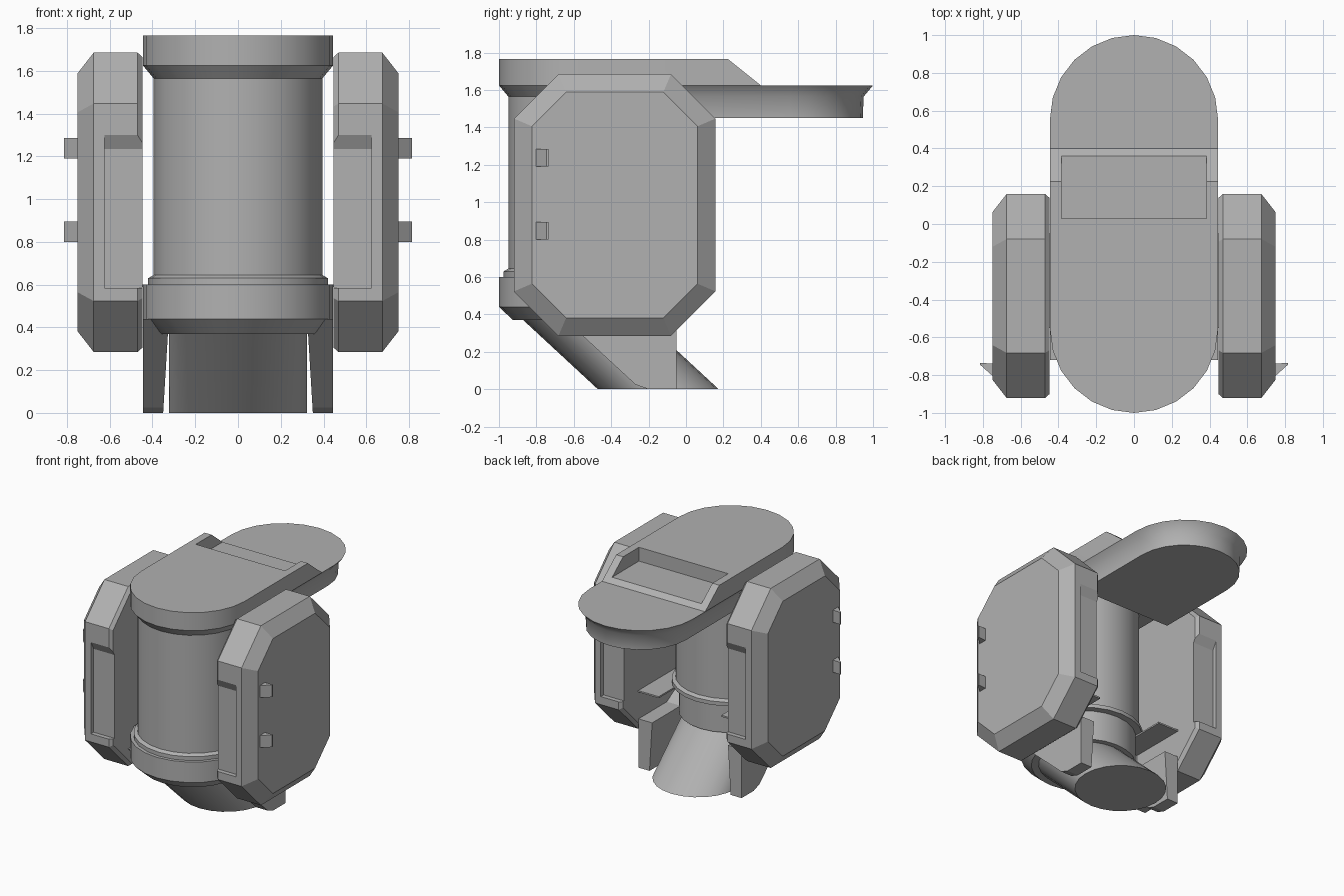
import bpy, bmesh
from math import sin, cos, pi

if "Cube" in bpy.data.objects:
    bpy.data.objects.remove(bpy.data.objects["Cube"])

CY = 0.555  # distance of both round ends from the centre

grey = bpy.data.materials.new("dark_grey")
grey.diffuse_color = (0.44, 0.44, 0.44, 1)
grey.use_nodes = True
grey.node_tree.nodes["Principled BSDF"].inputs["Base Color"].default_value = grey.diffuse_color


def loft(name, loops, smooth=0):
    """Skin equal-length point loops and close both ends."""
    bm = bmesh.new()
    rows = [[bm.verts.new(p) for p in loop] for loop in loops]
    n = len(rows[0])
    for a, b in zip(rows, rows[1:]):
        for i in range(n):
            j = (i + 1) % n
            bm.faces.new((a[i], a[j], b[j], b[i]))
    bm.faces.new(rows[0][::-1])
    bm.faces.new(rows[-1])
    bmesh.ops.recalc_face_normals(bm, faces=bm.faces[:])
    mesh = bpy.data.meshes.new(name)
    bm.to_mesh(mesh)
    bm.free()
    mesh.materials.append(grey)
    ob = bpy.data.objects.new(name, mesh)
    bpy.context.collection.objects.link(ob)
    if smooth:
        select(ob)
        bpy.ops.object.shade_smooth_by_angle(angle=smooth * pi / 180)
    return ob


def select(ob):
    bpy.ops.object.select_all(action='DESELECT')
    ob.select_set(True)
    bpy.context.view_layer.objects.active = ob


def cut(ob, cutter):
    """Subtract the cutter, then remove it."""
    cutter.hide_render = True
    mod = ob.modifiers.new("cut", 'BOOLEAN')
    mod.operation = 'DIFFERENCE'
    mod.solver = 'EXACT'
    mod.object = cutter
    select(ob)
    bpy.ops.object.modifier_apply(modifier=mod.name)
    bpy.data.objects.remove(cutter)


def arc(r, cy, z, a0, a1, n):
    return [(r * cos(a0 + (a1 - a0) * i / n), cy + r * sin(a0 + (a1 - a0) * i / n), z)
            for i in range(n + 1)]


def circle(r, cy, z):
    return arc(r, cy, z, 0, 2 * pi, 24)[:-1]


def front_round(r, z, back):
    return arc(r, -CY, z, pi, 2 * pi, 12) + [(r, back, z), (-r, back, z)]


def back_round(r, z, front):
    return arc(r, CY, z, 0, pi, 12) + [(-r, front, z), (r, front, z)]


def prism_x(name, profile, x0, x1):
    """Extrude a (y, z) profile along x."""
    return loft(name, [[(x, y, z) for y, z in profile] for x in (x0, x1)])


def box(name, x0, x1, y0, y1, z0, z1):
    return prism_x(name, [(y0, z0), (y1, z0), (y1, z1), (y0, z1)], x0, x1)


# Drum body with its flange, and the wider collar around the front half
drum = [(0.37, 0.37), (0.37, 0.60), (0.42, 0.60), (0.42, 0.63), (0.395, 0.645), (0.395, 1.60)]
loft("drum_body", [circle(r, -CY, z) for r, z in drum], 30)
collar = [(0.37, 0.37), (0.445, 0.44), (0.445, 0.60)]
loft("front_collar", [front_round(r, z, -0.50) for r, z in collar], 30)

# Slanted outlet pipe
loft("outlet_pipe", [circle(0.323, -0.148, 0), circle(0.323, -0.634, 0.45)], 30)

# Lid: tapered front lip, deep tapered rear end, raised top with sloped end and recess
loft("lid_front_lip", [front_round(0.395, 1.565, -0.10), front_round(0.445, 1.625, -0.10)], 30)
rear = [(0.39, 1.45), (0.395, 1.565), (0.445, 1.625)]
loft("lid_rear", [back_round(r, z, -0.10) for r, z in rear], 45)
lid = loft("lid_top", [front_round(0.445, 1.625, 0.40), front_round(0.445, 1.765, 0.225)], 30)
cut(lid, box("lid_cutter", -0.385, 0.385, 0.03, 0.36, 1.657, 1.9))


def octagon(x, inset, corner):
    y0, y1, z0, z1 = -0.92 + inset, 0.158 - inset, 0.285 + inset, 1.685 - inset
    c = corner
    return [(x, y0, z0 + c), (x, y0 + c, z0), (x, y1 - c, z0), (x, y1, z0 + c),
            (x, y1, z1 - c), (x, y1 - c, z1), (x, y0 + c, z1), (x, y0, z1 - c)]


for s, side in ((1, "right"), (-1, "left")):
    # Side pod with bevelled rim and a recess in its front and back edges
    pod = loft("side_pod_" + side, [octagon(0.447 * s, 0.02, 0.232), octagon(0.47 * s, 0, 0.238),
                                    octagon(0.675 * s, 0, 0.238), octagon(0.75 * s, 0.096, 0.183)])
    recess = [(-0.885, 0.585), (-0.885, 1.235), (-0.92, 1.30), (-1.0, 1.45), (-1.0, 0.585)]
    for flip in (False, True):
        pts = [(-0.762 - y, z) if flip else (y, z) for y, z in recess]
        cut(pod, prism_x("pod_cutter", pts, 0.40 * s, 0.625 * s))

    # Wedge pegs on the outer face
    wedge = [(0.74, -0.74), (0.815, -0.735), (0.815, -0.745), (0.74, -0.812)]
    for i, z in enumerate((0.80, 1.19)):
        loft(f"pod_peg_{side}_{i}", [[(x * s, y, h) for x, y in wedge] for h in (z, z + 0.095)])

    # Support leg beside the pipe, and the shelf joining drum and pod
    leg = [(-0.20, 0), (-0.27, 0.025), (-0.72, 0.44), (-0.50, 0.44), (-0.40, 0.38),
           (-0.05, 0.38), (-0.05, 0)]
    loft("support_leg_" + side, [[((0.35 - 0.06 * z) * s, y, z) for y, z in leg],
                                 [(0.445 * s, y, z) for y, z in leg]])
    box("shelf_" + side, 0.27 * s, 0.447 * s, -0.55, -0.05, 0.588, 0.60)
